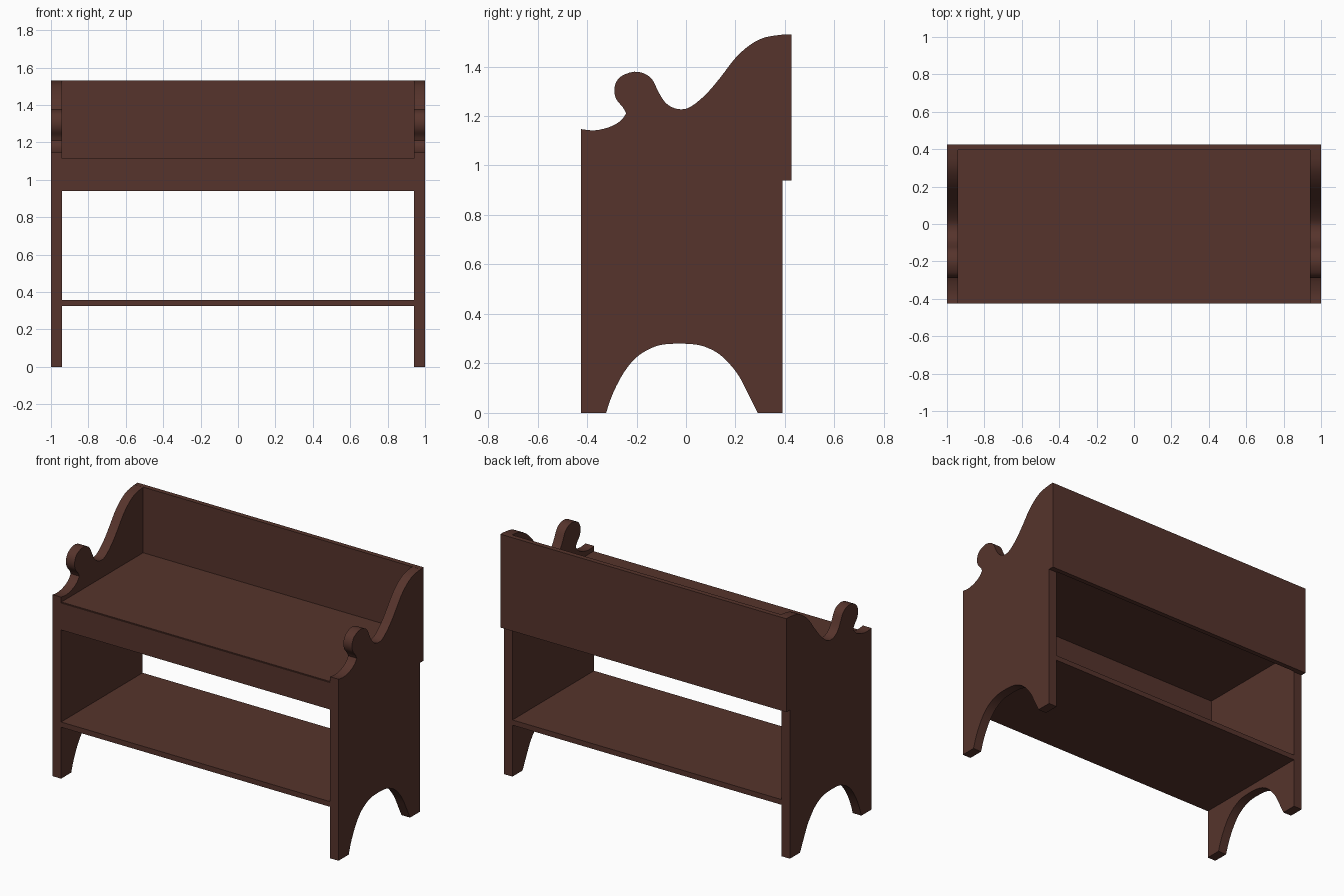
import bpy, bmesh

if "Cube" in bpy.data.objects:
    bpy.data.objects.remove(bpy.data.objects["Cube"])

wood = bpy.data.materials.new("dark_brown_wood")
wood.diffuse_color = (0.093, 0.034, 0.025, 1)
wood.use_nodes = True
wood.node_tree.nodes["Principled BSDF"].inputs["Base Color"].default_value = wood.diffuse_color


def make_object(name, bm):
    bmesh.ops.recalc_face_normals(bm, faces=bm.faces)
    mesh = bpy.data.meshes.new(name)
    bm.to_mesh(mesh)
    bm.free()
    mesh.materials.append(wood)
    obj = bpy.data.objects.new(name, mesh)
    bpy.context.collection.objects.link(obj)
    return obj


def board(name, x, y, z):
    """Flat board spanning the given (min, max) ranges."""
    bm = bmesh.new()
    bmesh.ops.create_cube(bm, size=1)
    for v in bm.verts:
        v.co = [r[0] if c < 0 else r[1] for c, r in zip(v.co, (x, y, z))]
    return make_object(name, bm)


def smooth_curve(points, steps=3):
    """Rounded line through the given (y, z) points."""
    out = []
    pts = [points[0]] + points + [points[-1]]
    for a, b, c, d in zip(pts, pts[1:], pts[2:], pts[3:]):
        for i in range(steps):
            t = i / steps
            out.append(tuple(
                0.5 * (2 * q + (r - p) * t + (2 * p - 5 * q + 4 * r - s) * t * t
                       + (3 * q - p - 3 * r + s) * t ** 3)
                for p, q, r, s in zip(a, b, c, d)))
    return out + [points[-1]]


# Side outline: armrest dip, round knob, sweep up to the back, arched foot
front_dip = [(-.424, 1.147), (-.37, 1.142), (-.31, 1.155), (-.265, 1.18), (-.242, 1.21)]
knob_and_sweep = [(-.242, 1.21), (-.255, 1.235), (-.28, 1.265), (-.29, 1.30),
                  (-.283, 1.335), (-.26, 1.362), (-.21, 1.379), (-.165, 1.37),
                  (-.135, 1.345), (-.115, 1.305), (-.09, 1.262), (-.06, 1.237),
                  (-.02, 1.227), (.02, 1.238), (.08, 1.287), (.14, 1.357),
                  (.20, 1.435), (.26, 1.488), (.32, 1.518), (.40, 1.53)]
arch = [(.29, 0), (.25, .08), (.21, .155), (.15, .225), (.09, .262), (.025, .278),
        (-.08, .278), (-.14, .262), (-.20, .225), (-.25, .165), (-.295, .08), (-.323, 0)]
outline = ([(-.424, 0)] + smooth_curve(front_dip)[:-1] + smooth_curve(knob_and_sweep)
           + [(.40, .94), (.39, .94), (.39, 0)] + smooth_curve(arch))

# Two mirrored side panels
for name, x0, x1 in (("left_side", -1, -.94), ("right_side", .94, 1)):
    bm = bmesh.new()
    face = bm.faces.new([bm.verts.new((x0, y, z)) for y, z in outline])
    ext = bmesh.ops.extrude_face_region(bm, geom=[face], use_keep_orig=True)
    for v in ext["geom"]:
        if isinstance(v, bmesh.types.BMVert):
            v.co.x = x1
    side = make_object(name, bm)
    bpy.ops.object.select_all(action='DESELECT')
    side.select_set(True)
    bpy.context.view_layer.objects.active = side
    bpy.ops.object.shade_smooth_by_angle()

# Horizontal and upright boards
board("back_panel", (-1, 1), (.395, .426), (.94, 1.53))
board("seat", (-.94, .94), (-.42, .395), (1.08, 1.115))
board("front_apron", (-.94, .94), (-.424, -.39), (.94, 1.11))
board("lower_shelf", (-.94, .94), (-.424, .39), (.325, .358))
